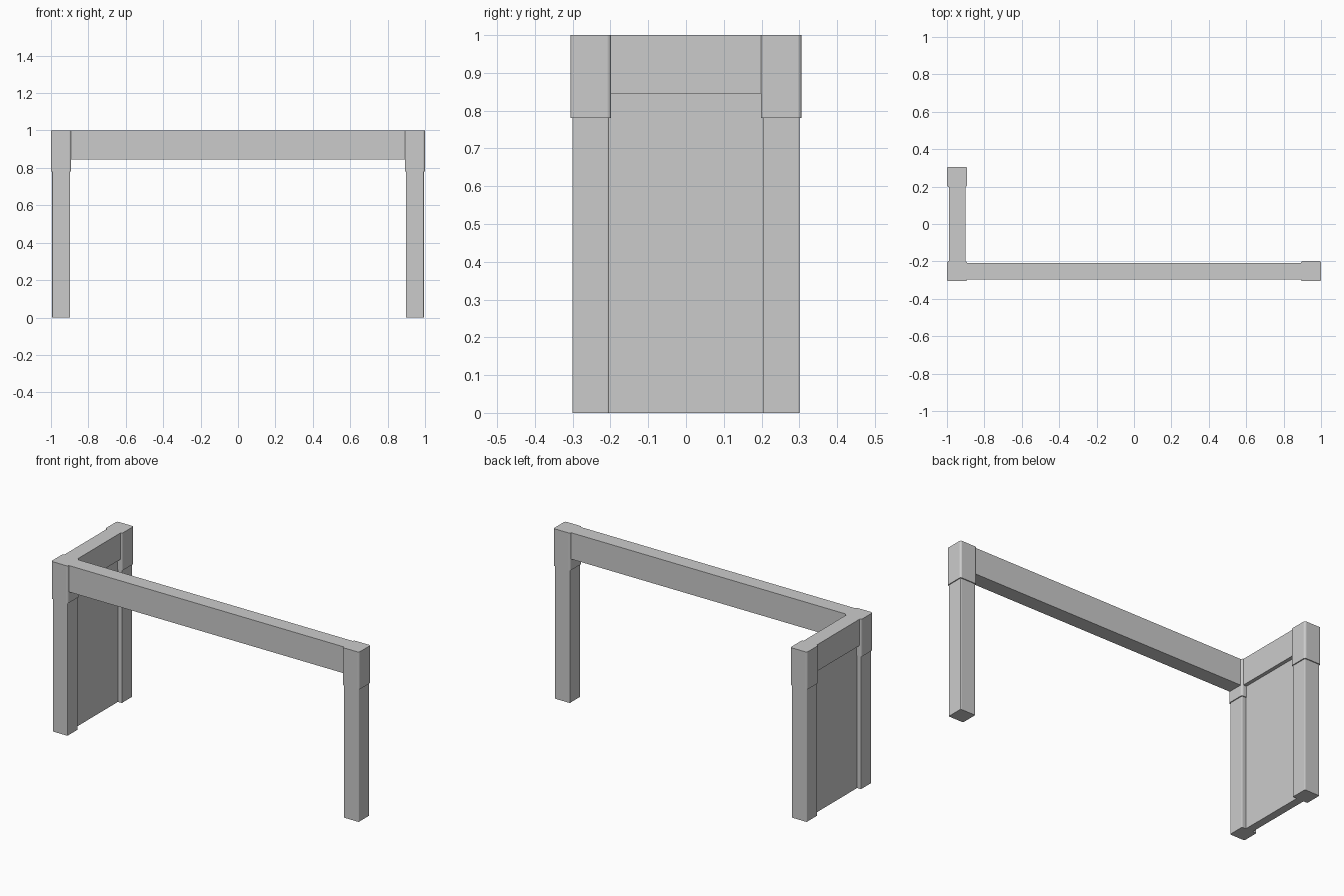
import bpy

if "Cube" in bpy.data.objects:
    bpy.data.objects.remove(bpy.data.objects["Cube"])

LEG_X, LEG_Y = 0.946, 0.252      # leg centres
COLLAR, LEG, RAIL = 0.108, 0.097, 0.088
COLLAR_Z, RAIL_Z, TOP = 0.78, 0.845, 1.0


def box(name, lo, hi, bevel=0.0):
    """Box between two corners; bevel rounds only its vertical edges."""
    bpy.ops.mesh.primitive_cube_add(size=1)
    ob = bpy.context.object
    ob.name = name
    for v in ob.data.vertices:
        v.co = [l if c < 0 else h for c, l, h in zip(v.co, lo, hi)]
    if bevel:
        attr = ob.data.attributes.new("bevel_weight_edge", 'FLOAT', 'EDGE')
        for e in ob.data.edges:
            a, b = (ob.data.vertices[i].co for i in e.vertices)
            attr.data[e.index].value = 1.0 if abs(a.z - b.z) > 0.01 else 0.0
        mod = ob.modifiers.new("round_edges", 'BEVEL')
        mod.limit_method = 'WEIGHT'
        mod.width = bevel
        mod.segments = 3
        bpy.ops.object.shade_smooth_by_angle()
    return ob


def post(name, x, y, size, z0, z1, bevel):
    h = size / 2
    return box(name, (x - h, y - h, z0), (x + h, y + h, z1), bevel)


# Three legs, each capped by a slightly wider collar
for side, x, y in (("front_left", -LEG_X, -LEG_Y),
                   ("front_right", LEG_X, -LEG_Y),
                   ("back_left", -LEG_X, LEG_Y)):
    post(side + "_leg", x, y, LEG, 0, COLLAR_Z, 0.004)
    post(side + "_collar", x, y, COLLAR, COLLAR_Z, TOP, 0.01)

# Rails between the collars
r, c = RAIL / 2, COLLAR / 2
box("front_rail", (-LEG_X + c, -LEG_Y - r, RAIL_Z), (LEG_X - c, -LEG_Y + r, TOP))
box("side_rail", (-LEG_X - r, -LEG_Y + c, RAIL_Z), (-LEG_X + r, LEG_Y - c, TOP))

# Thin panel filling the left side below the rail
p, g = 0.023, LEG / 2
box("side_panel", (-LEG_X - p, -LEG_Y + g, 0), (-LEG_X + p, LEG_Y - g, RAIL_Z))
